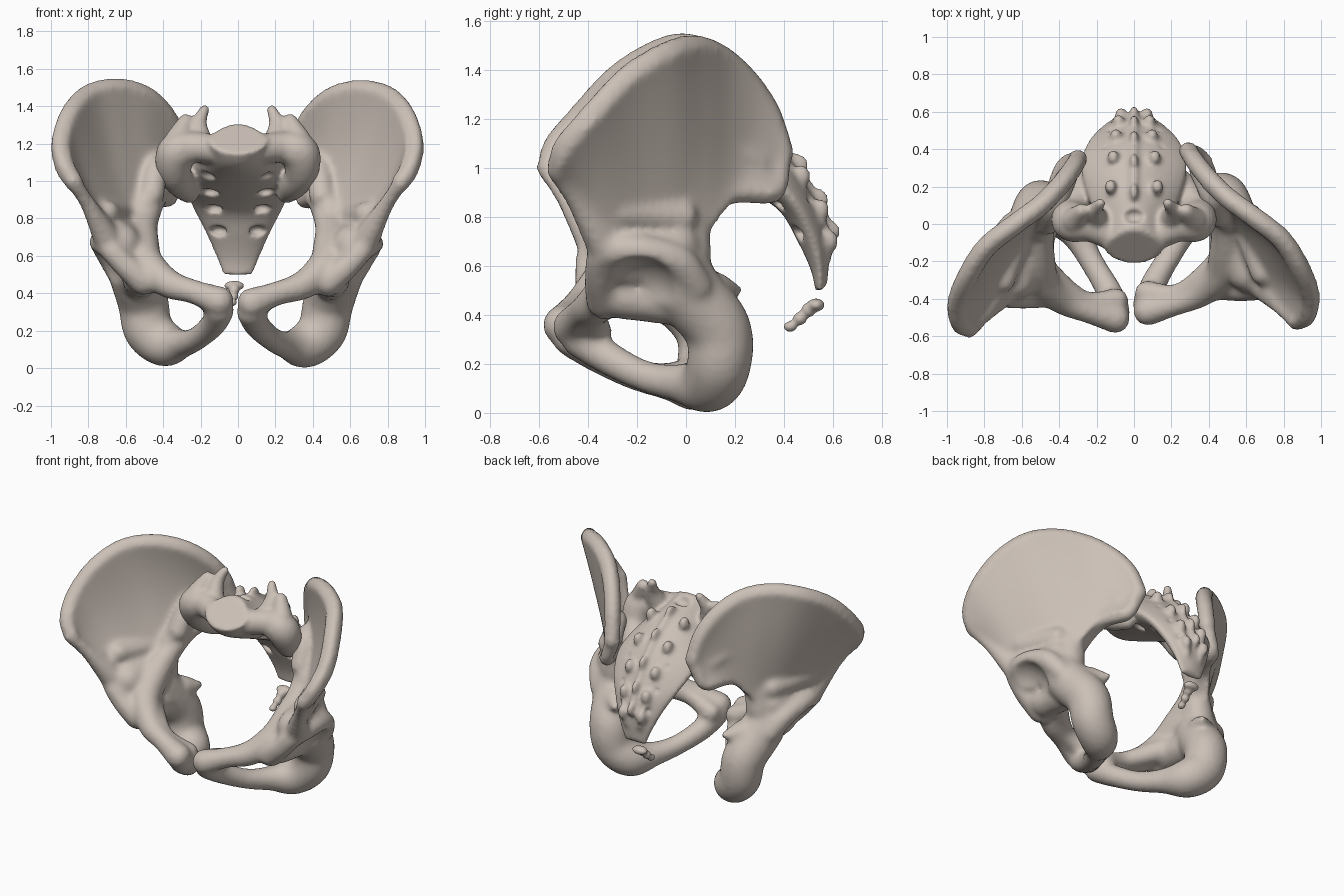
import bpy, bmesh, math
from mathutils import Vector, Matrix

if "Cube" in bpy.data.objects:
    bpy.data.objects.remove(bpy.data.objects["Cube"], do_unlink=True)

bone = bpy.data.materials.new("bone")
bone.use_nodes = True
bone.diffuse_color = (0.60, 0.53, 0.475, 1)
bsdf = bone.node_tree.nodes["Principled BSDF"]
bsdf.inputs["Base Color"].default_value = bone.diffuse_color
bsdf.inputs["Roughness"].default_value = 0.7


def spline(pts, t):
    """Smooth curve through tuples of any length, t from 0 to 1."""
    n = len(pts) - 1
    i = min(int(t * n), n - 1)
    f = t * n - i
    a, b, c, d = (pts[max(0, min(n, k))] for k in range(i - 1, i + 3))
    return [q + f * (r - p + f * (2 * p - 5 * q + 4 * r - s + f * (3 * (q - r) + s - p))) / 2
            for p, q, r, s in zip(a, b, c, d)]


def ball(bm, centre, radius, scale=(1, 1, 1), detail=3):
    m = Matrix.Translation(centre) @ Matrix.Diagonal((*scale, 1))
    bmesh.ops.create_icosphere(bm, subdivisions=detail, radius=radius, matrix=m)


def limb(bm, *pts, steps=7, mirror=False):
    """Rounded limb along (x, y, z, radius) points."""
    count = steps * (len(pts) - 1)
    for i in range(count + 1):
        x, y, z, r = spline(pts, i / count)
        for s in ((1, -1) if mirror else (1,)):
            ball(bm, (s * x, y, z), r)


def loft(bm, rings):
    """Closed solid through matching rings of points."""
    rows = [[bm.verts.new(p) for p in ring] for ring in rings]
    n = len(rows[0])
    for a, b in zip(rows, rows[1:]):
        for k in range(n):
            bm.faces.new((a[k], a[(k + 1) % n], b[(k + 1) % n], b[k]))
    bm.faces.new(rows[0][::-1])
    bm.faces.new(rows[-1])


def make_object(name, bm):
    bmesh.ops.recalc_face_normals(bm, faces=bm.faces[:])
    me = bpy.data.meshes.new(name)
    bm.to_mesh(me)
    bm.free()
    ob = bpy.data.objects.new(name, me)
    bpy.context.collection.objects.link(ob)
    return ob


def fuse(name, bm, voxel, cut_bm=None, smooth=6):
    """Merge overlapping solids into one smooth bone, with optional hollows."""
    ob = make_object(name, bm)

    def remesh():
        m = ob.modifiers.new("fuse", 'REMESH')
        m.mode, m.voxel_size = 'VOXEL', voxel

    remesh()
    cutter = None
    if cut_bm:
        cutter = make_object(name + "_cutter", cut_bm)
        cutter.hide_render = True
        b = ob.modifiers.new("hollow", 'BOOLEAN')
        b.operation, b.solver, b.object = 'DIFFERENCE', 'EXACT', cutter
        remesh()
    s = ob.modifiers.new("soften", 'SMOOTH')
    s.factor, s.iterations = 0.5, smooth
    bpy.context.view_layer.update()
    me = bpy.data.meshes.new_from_object(ob.evaluated_get(bpy.context.evaluated_depsgraph_get()))
    ob.modifiers.clear()
    ob.data = me
    me.name = name
    me.materials.clear()
    me.materials.append(bone)
    me.shade_smooth()
    if cutter:
        bpy.data.objects.remove(cutter, do_unlink=True)


# Wing of the hip: crest line and lower line, back to front
CREST = [(.29, .39, 1.06), (.32, .34, 1.22), (.39, .25, 1.36), (.5, .14, 1.46), (.65, .03, 1.5),
         (.8, -.09, 1.47), (.9, -.25, 1.37), (.95, -.39, 1.22), (.93, -.5, 1.09), (.87, -.53, .99)]
BASE = [(.36, .36, .88), (.42, .19, .88), (.51, .04, .73),
        (.58, -.13, .66), (.65, -.3, .67), (.74, -.41, .82)]


def wing(u, v):
    """Middle surface of the wing: u runs back to front, v crest to base."""
    p = Vector(spline(CREST, u)).lerp(Vector(spline(BASE, u)), v)
    return p + Vector((0, .04, 0)) * math.sin(math.pi * v) * math.sin(math.pi * u)


def wing_ring(u, steps=14):
    inner, outer = [], []
    for k in range(steps + 1):
        v, e = k / steps, .01
        u0, u1, v0, v1 = max(u - e, 0), min(u + e, 1), max(v - e, 0), min(v + e, 1)
        n = (wing(u1, v) - wing(u0, v)).cross(wing(u, v1) - wing(u, v0)).normalized()
        t = .028 + .03 * abs(2 * v - 1) ** 2
        inner.append(wing(u, v) + n * t)
        outer.append(wing(u, v) - n * t)
    return inner + outer[::-1]


def hip_bone(name, side):
    bm, cut = bmesh.new(), bmesh.new()
    loft(bm, [wing_ring(i / 48) for i in range(49)])
    # thick rounded crest
    for i in range(91):
        u = i / 90
        ball(bm, wing(u, 0), .042 + .012 * (1 - u) ** 2, detail=2)
    # front edge of the wing
    limb(bm, (.87, -.53, .99, .042), (.79, -.45, .87, .042), (.69, -.34, .69, .07), steps=10)
    # back edge of the wing and the notch below it
    limb(bm, (.3, .38, 1.03, .05), (.355, .36, .9, .042), (.41, .22, .9, .047),
         (.47, .08, .9, .065), (.51, .02, .8, .08), (.53, .01, .65, .095))
    # thick joint area facing the sacrum
    limb(bm, (.35, .29, 1.02, .06), (.42, .15, 1.07, .068), (.45, .05, .92, .07), steps=9)
    # pelvic brim, running on to the pubis
    limb(bm, (.4, .22, .92, .05), (.44, .1, .87, .06), (.49, -.02, .76, .08), (.5, -.15, .65, .1),
         (.47, -.27, .55, .095), (.35, -.37, .445, .078), (.21, -.43, .4, .065),
         (.075, -.465, .35, .08))
    # inner shelf of the upper ramus
    limb(bm, (.46, -.22, .5, .08), (.25, -.37, .41, .058), (.07, -.37, .335, .068), steps=10)
    # body above the socket, and the swell of the outer face over it
    limb(bm, (.58, -.05, .68, .11), (.62, -.25, .65, .12))
    limb(bm, (.6, -.02, .8, .07), (.69, -.26, .82, .07))
    # seat bone and lower ramus
    limb(bm, (.56, -.05, .58, .14), (.52, .03, .47, .14), (.48, .13, .34, .137),
         (.45, .135, .2, .132), (.36, .09, .12, .12), (.275, -.02, .12, .08),
         (.19, -.17, .15, .065), (.105, -.32, .225, .07), (.07, -.43, .3, .078))
    # socket floor and rim
    limb(bm, (.5, -.25, .48, .1), (.5, -.08, .46, .1))
    limb(bm, (.48, -.33, .46, .08), (.59, -.35, .55, .065), (.68, -.33, .65, .065),
         (.71, -.2, .66, .07), (.68, -.04, .62, .07), (.62, .04, .52, .07))
    # spine of the seat bone
    limb(bm, (.46, .11, .5, .08), (.39, .21, .5, .024))
    ball(cut, (.79, -.19, .44), .2)
    if side < 0:
        # the right bone sits slightly forward and leans
        for m in (bm, cut):
            for v in m.verts:
                v.co = Vector((-v.co.x - .035 * (1 - v.co.z / 1.4), v.co.y - .04, v.co.z + .008))
    fuse(name, bm, .016, cut)


hip_bone("left_hip_bone", 1)
hip_bone("right_hip_bone", -1)

# Sacrum sections: belly y, z, back y, z, half width
SECTIONS = [(-.215, 1.145, -.03, 1.31, .16), (-.14, 1.07, .08, 1.27, .17), (.03, 1, .24, 1.2, .24),
            (.22, .92, .4, 1.07, .285), (.375, .83, .5, .92, .25), (.455, .7, .57, .78, .18),
            (.51, .58, .585, .65, .125), (.53, .485, .575, .52, .08)]


def sacrum_point(t, across, depth):
    """across and depth run -1 to 1; depth 1 is the back, which is narrower."""
    vy, vz, dy, dz, w = spline(SECTIONS, t)
    f = (depth + 1) / 2
    return Vector((across * w * (1 - .3 * max(depth, 0)), vy + f * (dy - vy), vz + f * (dz - vz)))


sac, holes = bmesh.new(), bmesh.new()
angles = [2 * math.pi * k / 32 for k in range(32)]
loft(sac, [[sacrum_point(i / 40, math.cos(a), math.sin(a)) for a in angles] for i in range(41)])
# side wings and upper joint horns
limb(sac, (.12, -.06, 1.17, .08), (.24, -.01, 1.18, .085), (.33, .01, 1.15, .105),
     (.34, .06, 1.05, .09), (.3, .14, .98, .075), (.26, .24, .93, .05), mirror=True)
limb(sac, (.2, .02, 1.2, .07), (.21, .07, 1.3, .045), (.18, .11, 1.38, .028), mirror=True)
limb(sac, (.32, .02, 1.22, .07), (.28, .07, 1.32, .04), mirror=True)
# middle crest with knobs, and knobbed side crests
for i in range(5):
    t = .22 + i * .135
    ball(sac, sacrum_point(t, 0, 1.05), .05, (.5, 1, 1))
    for s in (-1, 1):
        p = sacrum_point(t + .03, 0, 1)
        ball(sac, p + Vector((s * (.125 - .014 * i), 0, -.01)), .04, (.8, 1, 1.2))
for i in range(40):
    ball(sac, sacrum_point(.2 + .015 * i, 0, 1), .024, detail=2)
# tail horns around the lower opening
limb(sac, (.09, .53, .8, .03), (.065, .575, .7, .028), (.05, .57, .62, .022), mirror=True)
# nerve openings front and back, and the canal at the top
for i in range(4):
    t = .28 + i * .135
    for s in (-1, 1):
        p = sacrum_point(t, 0, -.8)
        ball(holes, p + Vector((s * (.17 - .022 * i), .01, 0)), .038, (1.25, 1, .75))
        q = sacrum_point(t + .06, 0, .84)
        ball(holes, q + Vector((s * (.175 - .022 * i), 0, 0)), .024)
ball(holes, (0, .045, 1.29), .05, (1.3, .8, 1))
fuse("sacrum", sac, .012, holes, 5)

# Tail bone pieces
tail = bmesh.new()
ball(tail, (-.02, .53, .44), .036, (1.5, 1, .75))
ball(tail, (-.02, .5, .42), .03)
ball(tail, (-.025, .465, .385), .028)
ball(tail, (-.03, .425, .352), .024, (1, 1.2, .9))
limb(tail, (-.02, .51, .43, .02), (-.03, .43, .355, .018))
fuse("tail_bone", tail, .009, smooth=3)
